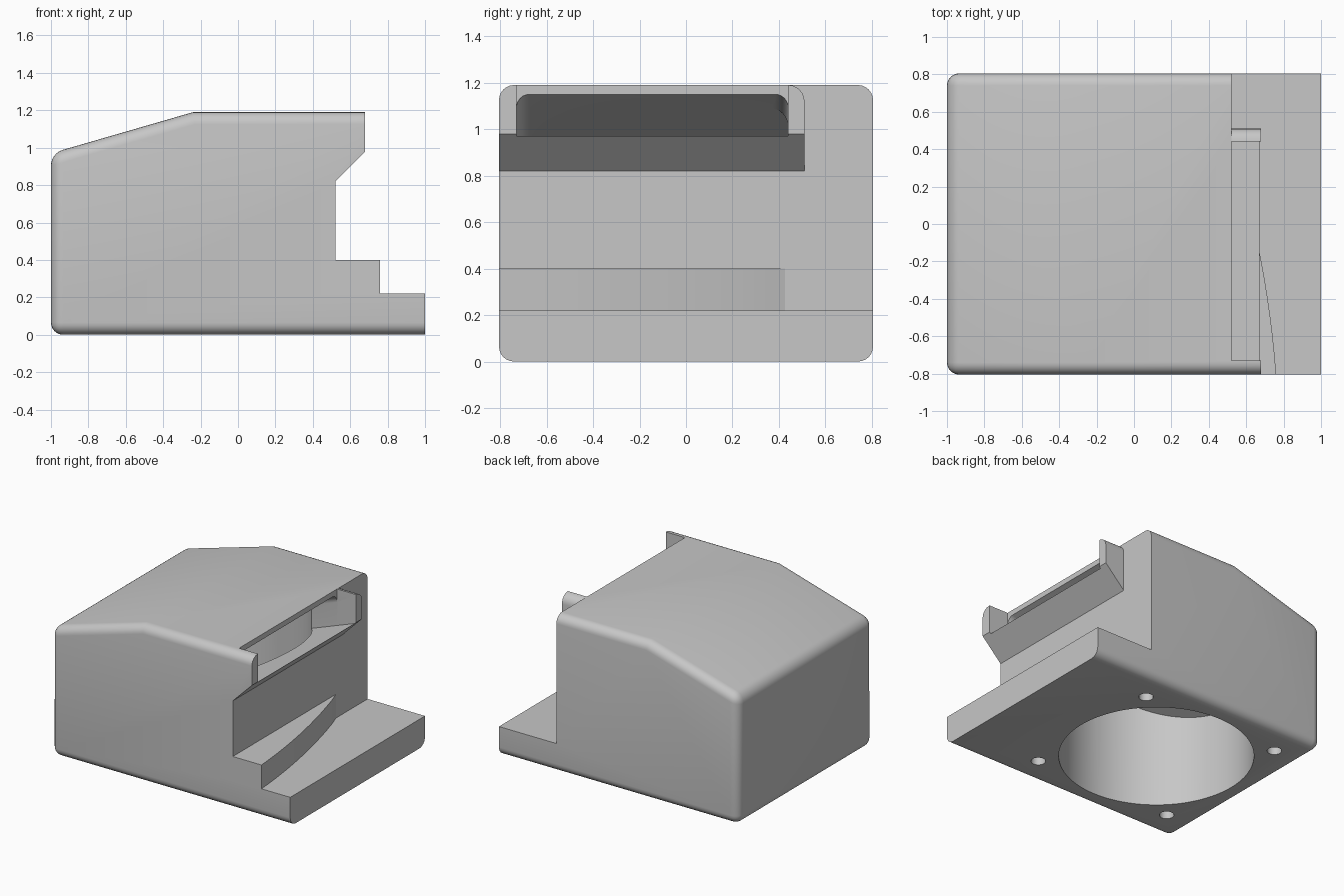
import bpy, bmesh, math
from mathutils import Vector

cube = bpy.data.objects.get("Cube")
if cube:
    bpy.data.objects.remove(cube, do_unlink=True)

# One plain plastic colour
grey = bpy.data.materials.new("light grey plastic")
grey.use_nodes = True
colour = (0.57, 0.57, 0.57, 1)
grey.diffuse_color = colour
grey.node_tree.nodes["Principled BSDF"].inputs["Base Color"].default_value = colour


def add_object(name, bm):
    bmesh.ops.recalc_face_normals(bm, faces=bm.faces[:])
    mesh = bpy.data.meshes.new(name)
    bm.to_mesh(mesh)
    bm.free()
    mesh.materials.append(grey)
    obj = bpy.data.objects.new(name, mesh)
    bpy.context.collection.objects.link(obj)
    return obj


def prism(name, points, axis, low, high, radius=0, pick=None):
    """Extrude a 2D outline along an axis and round the picked edges."""
    place = {"x": lambda a, b, t: (t, a, b),
             "y": lambda a, b, t: (a, t, b),
             "z": lambda a, b, t: (a, b, t)}[axis]
    bm = bmesh.new()
    ends = [[bm.verts.new(place(a, b, t)) for a, b in points] for t in (low, high)]
    bm.faces.new(ends[0])
    bm.faces.new(ends[1])
    count = len(points)
    for i in range(count):
        j = (i + 1) % count
        bm.faces.new((ends[0][i], ends[0][j], ends[1][j], ends[1][i]))
    bmesh.ops.recalc_face_normals(bm, faces=bm.faces[:])
    if pick:
        edges = [e for e in bm.edges if pick(e.verts[0].co, e.verts[1].co)]
        bmesh.ops.bevel(bm, geom=edges, offset=radius, segments=6,
                        profile=0.5, affect="EDGES", clamp_overlap=True)
    return add_object(name, bm)


def cylinder(name, x, y, radius, low, top, sides):
    """Vertical cylinder whose top height follows the function top(x)."""
    bm = bmesh.new()
    bmesh.ops.create_cone(bm, cap_ends=True, segments=sides,
                          radius1=radius, radius2=radius, depth=1)
    for v in bm.verts:
        upper = v.co.z > 0
        v.co += Vector((x, y, 0))
        v.co.z = top(v.co.x) if upper else low
    return add_object(name, bm)


def cut(target, cutter):
    mod = target.modifiers.new("cut", "BOOLEAN")
    mod.operation = "DIFFERENCE"
    mod.solver = "EXACT"
    mod.object = cutter
    bpy.context.view_layer.objects.active = target
    bpy.ops.object.modifier_apply(modifier=mod.name)
    bpy.data.objects.remove(cutter, do_unlink=True)


def duct_floor(x):
    return 0.97 + 0.37 * (x - 0.67)


def duct_ceiling(x):
    return 1.15 + 0.37 * (x - 0.52)


# Housing block with a sloping roof; the sharp end stays at +x
def rounded(a, b):
    at_end = a.x > 0.99 and b.x > 0.99
    ridge = abs(a.x + 0.24) < 0.01 and abs(b.x + 0.24) < 0.01
    return not (at_end or ridge)


housing = prism("housing", [(-1, 0), (1, 0), (1, 1.19), (-0.24, 1.19), (-1, 0.97)],
                "y", -0.805, 0.805, 0.065, rounded)

# Cut away the space above the base plate, leaving the overhanging lip
cut(housing, prism("lip_cutter", [(0.52, 0.22), (1.2, 0.22), (1.2, 1.4), (0.68, 1.4),
                                  (0.68, 0.98), (0.52, 0.82)], "y", -1, 0.7))
arc = [(0.44 + 0.07 * math.sin(t * math.pi / 12), 1.12 + 0.07 * math.cos(t * math.pi / 12))
       for t in range(7)]
cut(housing, prism("side_cutter", arc + [(0.51, 0.22), (1, 0.22), (1, 1.4), (0.44, 1.4)],
                   "x", 0.52, 1.3))

# Open mouth between the two ears
cut(housing, prism("mouth_cutter", [(0.52, duct_floor(0.52)), (0.9, duct_floor(0.9)),
                                    (0.9, 1.4), (0.52, 1.4)], "y", -0.73, 0.44))

# Sloping air duct with rounded upper corners
start, end = -0.2, 0.53
cut(housing, prism("duct_cutter", [(start, duct_floor(start)), (end, duct_floor(end)),
                                   (end, duct_ceiling(end)), (start, duct_ceiling(start))],
                   "y", -0.73, 0.44, 0.055,
                   lambda a, b: abs(a.x - b.x) > 0.5 and
                   abs(a.z - duct_ceiling(a.x)) < 0.01))

# Round fan opening and its four screw holes
cut(housing, cylinder("fan_cutter", -0.2, 0, 0.67, -0.1, duct_ceiling, 96))
for sx in (-1, 1):
    for sy in (-1, 1):
        cut(housing, cylinder("screw_cutter", -0.2 + sx * 0.575, sy * 0.575, 0.05,
                              -0.1, lambda x: 0.2, 24))

# Curved step on the base plate
curve = [(0.76 - 0.09 * t - 0.15 * t * t, -0.805 + 1.245 * t)
         for t in (i / 12 for i in range(13))]
step = prism("curved_step", [(0.515, -0.805)] + curve[:-1] + [(0.515, 0.44)],
             "z", 0.21, 0.40)

# Smooth the fillets and bores while keeping corners crisp
for obj in (housing, step):
    bpy.ops.object.select_all(action="DESELECT")
    obj.select_set(True)
    bpy.context.view_layer.objects.active = obj
    bpy.ops.object.shade_smooth_by_angle(angle=math.radians(25))
